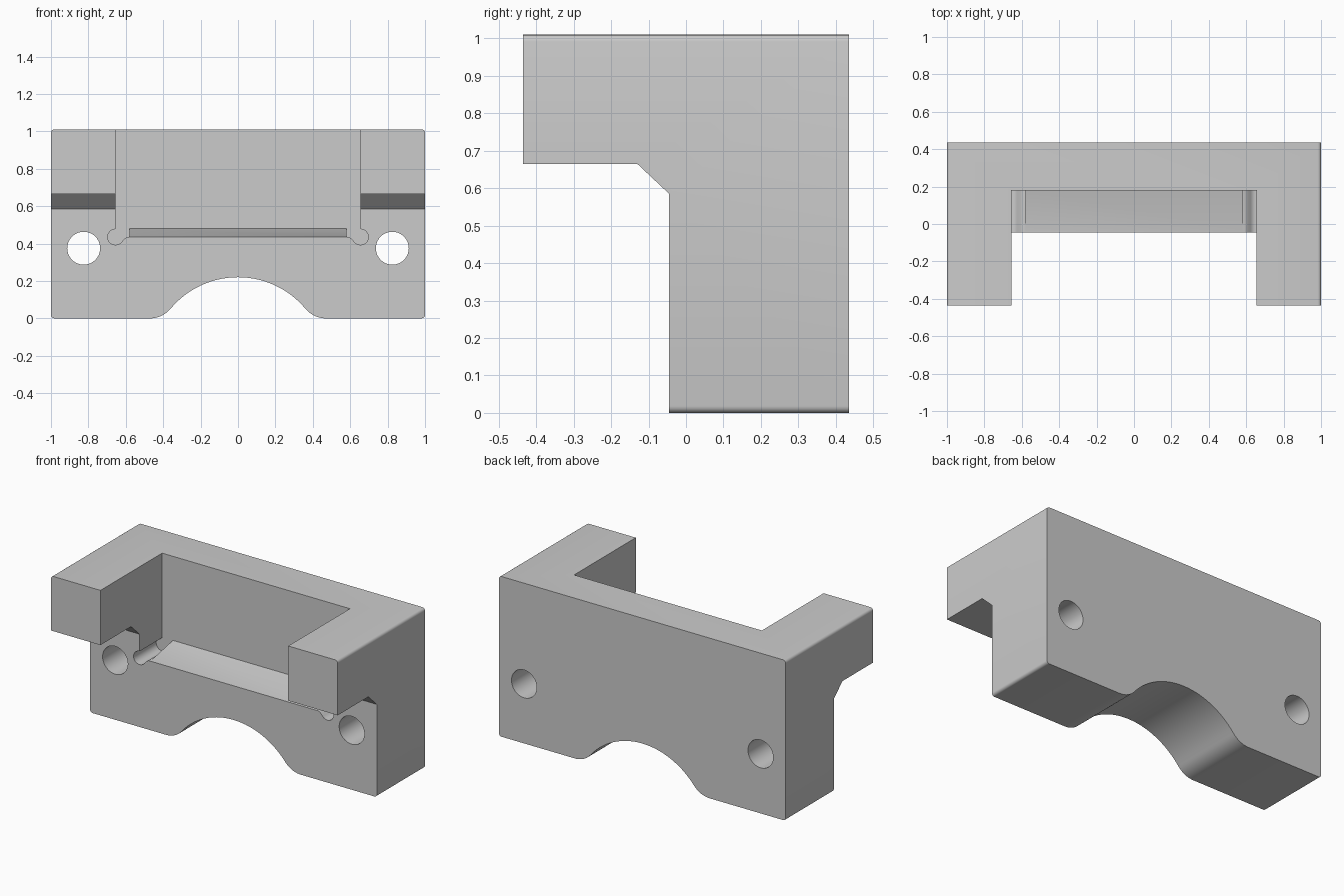
import bpy, bmesh
from math import sin, cos, pi, radians, atan2

if "Cube" in bpy.data.objects:
    bpy.data.objects.remove(bpy.data.objects["Cube"])


def arc(cx, cz, r, a0, a1, n):
    """Points on an arc, angles in degrees."""
    return [(cx + r * cos(radians(a0 + (a1 - a0) * i / n)),
             cz + r * sin(radians(a0 + (a1 - a0) * i / n))) for i in range(n + 1)]


def prism(name, pts, lo, hi, axis):
    """Extrude a closed profile along x (profile is y,z) or y (profile is x,z)."""
    def place(p, t):
        return (t, p[0], p[1]) if axis == 'x' else (p[0], t, p[1])
    bm = bmesh.new()
    a = [bm.verts.new(place(p, lo)) for p in pts]
    b = [bm.verts.new(place(p, hi)) for p in pts]
    bm.faces.new(a)
    bm.faces.new(b[::-1])
    n = len(pts)
    for i in range(n):
        j = (i + 1) % n
        bm.faces.new((a[i], b[i], b[j], a[j]))
    bmesh.ops.recalc_face_normals(bm, faces=bm.faces)
    me = bpy.data.meshes.new(name)
    bm.to_mesh(me)
    bm.free()
    ob = bpy.data.objects.new(name, me)
    bpy.context.collection.objects.link(ob)
    return ob


def mirror(pts):
    return [(-x, z) for x, z in reversed(pts)]


# Front silhouette: block with rounded corners and a flared arch underneath
H, C = 1.01, 0.018
R, r, fx = 0.47, 0.142, 0.47
zc = 0.22 - R
join = atan2(r - zc, fx) * 180 / pi
half = arc(0, zc, R, 90, join, 14)
half += arc(fx, r, r, join + 180, 270, 10)[1:]
half += arc(1 - C, C, C, -90, 0, 4) + arc(1 - C, H - C, C, 0, 90, 4)
body = prism("bracket_body", half + mirror(half)[:-1], -0.435, 0.435, 'y')

# Space under the forward arms, with the sloped brace
cutters = [prism("under_arm_cutter",
                 [(-0.6, -0.1), (-0.045, -0.1), (-0.045, 0.585), (-0.13, 0.665), (-0.6, 0.665)],
                 -1.2, 1.2, 'x')]
# Central pocket with gently sloping floor
cutters.append(prism("pocket_cutter",
                     [(-0.6, 0.435), (-0.045, 0.435), (0.18, 0.48), (0.18, 1.2), (-0.6, 1.2)],
                     -0.655, 0.655, 'x'))
# Rounded corner reliefs and bolt holes, both sides
relief = arc(0.655, 0.435, 0.042, 90, -140, 18)
relief += [(0.608, 0.425), (0.595, 0.434), (0.58, 0.437), (0.58, 0.5), (0.64, 0.5)]
hole = arc(0.825, 0.375, 0.088, 0, 360, 40)[:-1]
for side, flip in (("right", lambda p: p), ("left", mirror)):
    cutters.append(prism(side + "_relief_cutter", flip(relief), -0.6, 0.18, 'y'))
    cutters.append(prism(side + "_hole_cutter", flip(hole), -0.6, 0.6, 'y'))

bpy.context.view_layer.objects.active = body
body.select_set(True)
for c in cutters:
    m = body.modifiers.new(c.name, 'BOOLEAN')
    m.operation, m.solver, m.object = 'DIFFERENCE', 'EXACT', c
    bpy.ops.object.modifier_apply(modifier=m.name)
    bpy.data.objects.remove(c)

bpy.ops.object.shade_smooth_by_angle(angle=radians(30))
